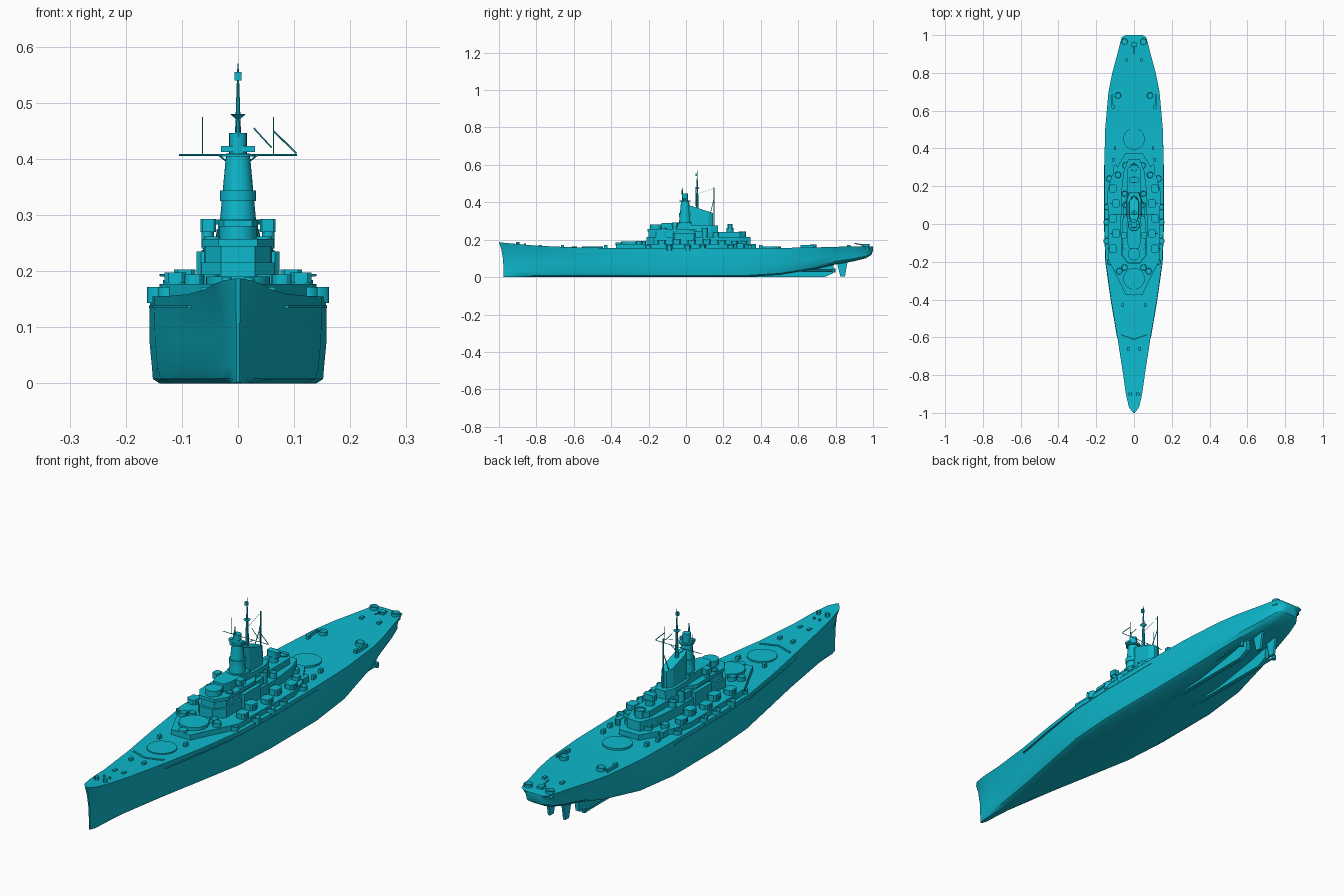
import bpy, bmesh, math
from mathutils import Vector

if "Cube" in bpy.data.objects:
    bpy.data.objects.remove(bpy.data.objects["Cube"])

paint = bpy.data.materials.new("cyan paint")
paint.use_nodes = True
CYAN = (0.004, 0.49, 0.62, 1)
paint.diffuse_color = CYAN
paint.node_tree.nodes["Principled BSDF"].inputs["Base Color"].default_value = CYAN


def finish(name, bm, smooth=False):
    bmesh.ops.recalc_face_normals(bm, faces=bm.faces)
    mesh = bpy.data.meshes.new(name)
    bm.to_mesh(mesh)
    bm.free()
    mesh.materials.append(paint)
    ob = bpy.data.objects.new(name, mesh)
    bpy.context.collection.objects.link(ob)
    if smooth:
        bpy.ops.object.select_all(action="DESELECT")
        ob.select_set(True)
        bpy.context.view_layer.objects.active = ob
        bpy.ops.object.shade_smooth_by_angle(angle=math.radians(30))
    return ob


def bridge(name, rings, smooth=False):
    """Skin a list of equal closed rings and cap both ends."""
    bm = bmesh.new()
    rows = [[bm.verts.new(p) for p in ring] for ring in rings]
    n = len(rows[0])
    for a, b in zip(rows, rows[1:]):
        for i in range(n):
            j = (i + 1) % n
            bm.faces.new((a[i], a[j], b[j], b[i]))
    bm.faces.new(rows[0])
    bm.faces.new(rows[-1])
    return finish(name, bm, smooth)


def prism(name, half, z0, z1, taper=1, slope=0):
    """Vertical block mirrored about x = 0; half lists (x, y) front to back."""
    pts = half + [(-x, y) for x, y in reversed(half)]
    y0 = half[0][1]
    top = [(x * taper, y, z1 - slope * (y - y0)) for x, y in pts]
    return bridge(name, [[(x, y, z0) for x, y in pts], top])


def box(name, x, y, z0, z1, hx, hy, cut=0):
    """Box with optional cut corners."""
    pts = []
    for sx, sy in ((1, 1), (-1, 1), (-1, -1), (1, -1)):
        c = [(x + sx * hx, y + sy * (hy - cut)), (x + sx * (hx - cut), y + sy * hy)]
        if not cut:
            c = c[:1]
        pts += c if sx == sy else c[::-1]
    return bridge(name, [[(a, b, z) for a, b in pts] for z in (z0, z1)])


def drum(name, x, y, z0, z1, r, r2=None, sides=16, tub=False):
    """Cylinder or cone; a tub has a sunken top."""
    bm = bmesh.new()
    bmesh.ops.create_cone(bm, cap_ends=True, segments=sides, radius1=r,
                          radius2=r if r2 is None else r2, depth=z1 - z0)
    bmesh.ops.translate(bm, verts=bm.verts, vec=(x, y, (z0 + z1) / 2))
    if tub:
        top = max(bm.faces, key=lambda f: f.calc_center_median().z)
        bmesh.ops.inset_region(bm, faces=[top], thickness=r * .15)
        bmesh.ops.translate(bm, verts=top.verts, vec=(0, 0, (z0 - z1) * .7))
    return finish(name, bm, True)


def rod(name, a, b, r=.001):
    a, b = Vector(a), Vector(b)
    bm = bmesh.new()
    bmesh.ops.create_cone(bm, cap_ends=True, segments=6, radius1=r, radius2=r, depth=(b - a).length)
    bmesh.ops.rotate(bm, verts=bm.verts, matrix=(b - a).to_track_quat("Z", "Y").to_matrix())
    bmesh.ops.translate(bm, verts=bm.verts, vec=(a + b) / 2)
    return finish(name, bm)


def fin(name, x, profile, t):
    return bridge(name, [[(x + s * t, y, z) for y, z in profile] for s in (-1, 1)])


# Hull stations: y, deck half width, deck z, middle half width, bottom half width, keel z
stations = [
    (-1, .004, .187, .003, .003, .002), (-.97, .027, .183, .01, .009, 0),
    (-.9, .043, .177, .022, .012, 0), (-.8, .057, .168, .038, .018, 0),
    (-.6, .088, .159, .075, .04, 0), (-.4, .122, .156, .112, .08, 0),
    (-.2, .15, .155, .148, .12, 0), (0, .157, .155, .158, .14, 0),
    (.3, .157, .155, .158, .14, 0), (.5, .153, .156, .15, .12, .012),
    (.7, .135, .159, .125, .08, .045), (.8, .115, .162, .1, .055, .068),
    (.9, .088, .164, .078, .035, .085), (.96, .073, .165, .062, .025, .1),
    (.99, .064, .165, .042, .02, .118), (1, .045, .162, .025, .01, .14)]
rings = []
for y, wd, zd, wm, wb, zk in stations:
    h = zd - zk
    rake = .025 * max(0, (-.8 - y) / .2)
    half = [(wb, 0), (wb * .35 + wm * .65, .05), (wm * .97, .18), (wm, .5),
            ((wm + wd) / 2, .8), (wd, 1)]
    half += [(-x, t) for x, t in reversed(half)]
    rings.append([(x, y + rake * (1 - t ** 3), zk + h * t) for x, t in half])
bridge("hull", rings, True)
prism("belt_ledge", [(s[1] + .002, s[0]) for s in stations if -.65 < s[0] < .35], .134, .139)

# Rudders, twin skegs and propeller shafts
for s in (-1, 1):
    fin("rudder", s * .035, [(.805, .085), (.825, .004), (.85, .004), (.865, .09)], .005)
    fin("skeg", s * .05, [(.3, .01), (.3, 0), (.74, 0), (.785, .02), (.79, .08), (.5, .03)], .009)
    rod("propeller_shaft", (s * .085, .55, .035), (s * .085, .79, .035), .005)
    drum("propeller_hub", s * .085, .79, .025, .045, .008, sides=8)

# Barbettes
for y, top in ((-.5, .163), (-.29, .19), (.45, .164)):
    drum("barbette", 0, y, .14, top, .057, sides=32)

# Deckhouse levels
prism("deckhouse", [(.045, -.375), (.075, -.31), (.135, -.19), (.14, .17), (.12, .25), (.045, .375)], .15, .177)
prism("second_level", [(.03, -.21), (.065, -.17), (.07, .15), (.055, .28), (.03, .345)], .177, .215)
prism("third_level", [(.03, -.2), (.058, -.16), (.058, .08), (.035, .15)], .215, .245)
prism("bridge_platform", [(.035, -.205), (.064, -.16), (.064, .02), (.04, .06)], .244, .257)
drum("conning_tower", 0, -.16, .25, .28, .033)
prism("pilot_house", [(.025, -.13), (.036, -.1), (.036, .03)], .25, .29)
prism("aft_house", [(.035, .14), (.035, .29), (.02, .31)], .21, .24)

# Fore tower with its platforms
drum("fore_tower", 0, -.005, .25, .41, .036, .021)
for z0, z1, r in ((.283, .292, .04), (.325, .344, .032), (.404, .409, .03), (.409, .446, .016)):
    drum("tower_platform", 0, -.005, z0, z1, r)
box("rangefinder", 0, -.01, .412, .423, .03, .01)
drum("tower_antenna", 0, -.02, .44, .48, .004, .002, sides=6)

# Funnel with a sloping top
prism("funnel", [(.016, .015), (.027, .04), (.027, .12), (.014, .145)], .22, .385, .85, .33)
prism("funnel_base", [(.04, .02), (.042, .13), (.025, .17)], .24, .275, .9)

# Masts, yard and rigging
drum("foremast", 0, .06, .34, .57, .009, .001, sides=8)
drum("mast_top", 0, .06, .472, .48, .005, .014, sides=12)
box("mast_radar", 0, .055, .54, .555, .006, .004)
rod("mainmast", (0, .15, .22), (0, .15, .48), .0025)
rod("yard", (-.105, .05, .407), (.105, .05, .407), .0014)
for s in (-1, 1):
    rod("yard_brace", (0, .05, .38), (s * .035, .05, .407), .0015)
    rod("yard_antenna", (s * .063, .05, .407), (s * .063, .05, .475), .0009)
    rod("mast_leg", (s * .022, .12, .3), (0, .15, .42), .0018)
rod("signal_line", (.063, .05, .45), (.104, .05, .41), .0016)
rod("signal_line", (.028, .05, .455), (.06, .05, .42), .0013)
rod("aerial_wire", (0, .06, .445), (0, .15, .475), .0006)

# Gun directors
drum("aft_director_base", 0, .235, .235, .262, .018)
box("aft_director", 0, .235, .26, .285, .025, .014, .005)
drum("aft_tub", 0, .3, .21, .245, .02, tub=True)

for s in (-1, 1):
    drum("side_director_base", s * .054, -.06, .24, .273, .011)
    box("side_director", s * .053, -.06, .27, .293, .014, .016, .004)
    box("side_trunk", s * .062, -.01, .17, .235, .012, .06, .008)
    # Secondary gun houses
    for i, y in enumerate((-.13, -.05, .03, .11, .19)):
        x = s * (.095 if i % 2 else .112)
        drum("gun_ring", x, y, .17, .184, .022)
        box("gun_house", x, y, .18, .203 if i % 2 else .198, .019, .023, .007)
        rod("gun_barrel", (x, y, .191), (x + s * .028, y, .193), .002)
    # Light gun tubs along the decks
    for x, y, z in ((.125, -.2, .155), (.078, -.25, .177), (.145, -.09, .155), (.145, .01, .155),
                    (.143, .09, .155), (.13, .24, .155), (.085, .26, .177), (.045, .31, .177),
                    (.05, -.23, .177), (.02, -.9, .172), (.085, .68, .157), (.05, .965, .16)):
        drum("gun_tub", s * x, y, z - .012, z + .017, .017 if y > -.8 else .009, sides=12, tub=True)
    for x, y in ((.047, .1), (.05, .16), (.046, -.12)):
        drum("upper_tub", s * x, y, .2, .262 if y < .15 else .238, .015, tub=True)
    # Deck fittings: breakwater, lockers, vents and catapults
    rod("breakwater", (0, -.61, .16), (s * .07, -.585, .16), .004)
    for x, y in ((.02, -.78), (.03, -.66), (.06, -.43), (.11, .34), (.1, .4), (.11, .62), (.04, .87)):
        box("locker", s * x, y, .15, .172, .006, .009)
    box("stern_rail", s * .115, .65, .155, .171, .004, .035)
    drum("bollard", s * .013, -.86, .165, .18, .005, sides=8)
    box("boat", s * .1, .29, .155, .18, .01, .025, .007)
drum("capstan", 0, -.36, .17, .184, .018, sides=12)
box("stern_crane", 0, .95, .16, .175, .012, .012)
rod("crane_arm", (0, .95, .172), (0, .9, .18), .003)
